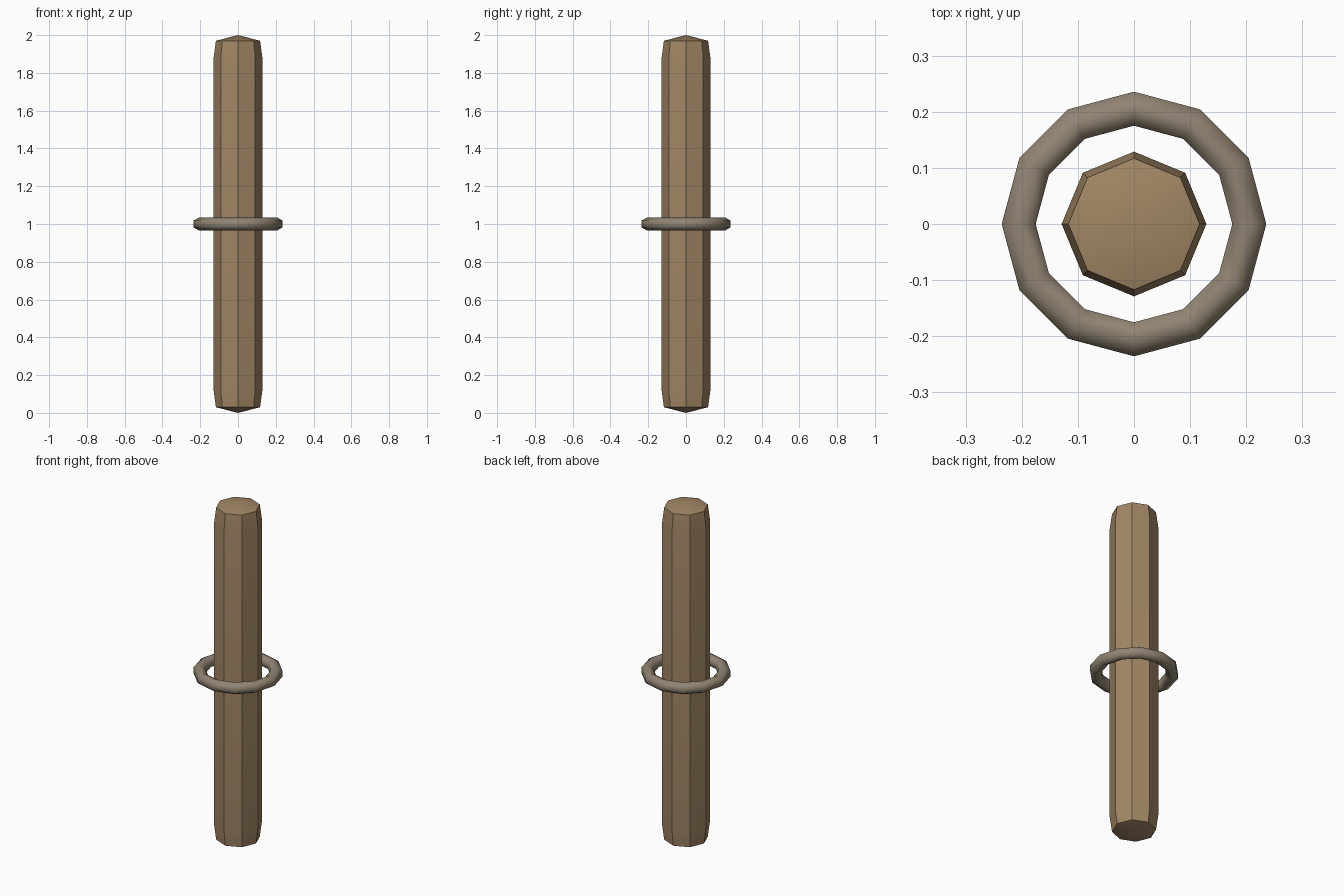
import bpy, bmesh, math

if "Cube" in bpy.data.objects:
    bpy.data.objects.remove(bpy.data.objects["Cube"])


def lathe(name, profile, sides, closed, color):
    """Spin an (r, z) profile around z; r = 0 makes a pole."""
    bm = bmesh.new()
    rings = []
    for r, z in profile:
        if r == 0:
            rings.append([bm.verts.new((0, 0, z))] * sides)
        else:
            angles = [2 * math.pi * i / sides for i in range(sides)]
            rings.append([bm.verts.new((r * math.cos(a), r * math.sin(a), z)) for a in angles])
    pairs = list(zip(rings, rings[1:]))
    if closed:
        pairs.append((rings[-1], rings[0]))
    for lo, hi in pairs:
        for i in range(sides):
            j = (i + 1) % sides
            quad = [lo[i], lo[j], hi[j], hi[i]]
            bm.faces.new(list(dict.fromkeys(quad)))
    bmesh.ops.recalc_face_normals(bm, faces=bm.faces[:])
    mesh = bpy.data.meshes.new(name)
    bm.to_mesh(mesh)
    bm.free()
    obj = bpy.data.objects.new(name, mesh)
    bpy.context.collection.objects.link(obj)
    mat = bpy.data.materials.new(name + "_colour")
    mat.diffuse_color = (*color, 1)
    mat.use_nodes = True
    mat.node_tree.nodes["Principled BSDF"].inputs["Base Color"].default_value = mat.diffuse_color
    mesh.materials.append(mat)
    bpy.ops.object.select_all(action='DESELECT')
    obj.select_set(True)
    bpy.context.view_layer.objects.active = obj
    return obj


# Eight-sided wooden post with tapered, slightly pointed ends
half = [(0, 0), (0.117, 0.03), (0.129, 0.12)]
post_profile = half + [(r, 2 - z) for r, z in reversed(half)]
lathe("post", post_profile, 8, False, (0.36, 0.24, 0.13))
bpy.ops.object.shade_smooth_by_angle(angle=math.radians(30))

# Loose rope ring around the middle, with a hexagonal section
section = [(0.2055 + 0.035 * math.cos(a), 1.0 + 0.035 * math.sin(a))
           for a in (math.radians(30 + 60 * k) for k in range(6))]
lathe("ring", section, 12, True, (0.28, 0.23, 0.17))
bpy.ops.object.shade_smooth()
